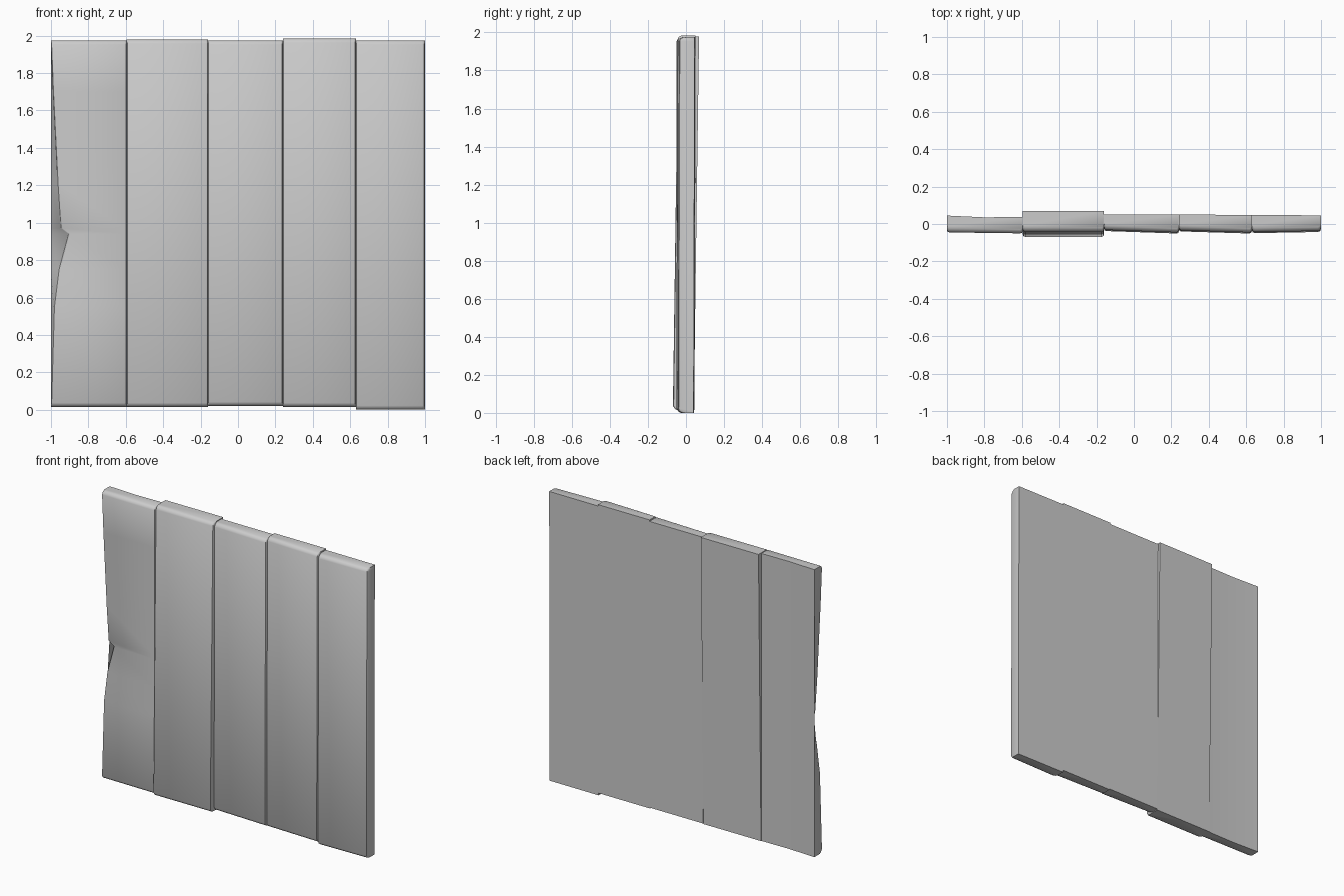
import bpy
import bmesh

cube = bpy.data.objects.get("Cube")
if cube:
    bpy.data.objects.remove(cube, do_unlink=True)

grey = bpy.data.materials.new("light grey")
grey.use_nodes = True
grey.diffuse_color = (0.6, 0.6, 0.6, 1)
grey.node_tree.nodes["Principled BSDF"].inputs["Base Color"].default_value = (0.6, 0.6, 0.6, 1)


def plank(name, x0, x1, z0, z1, front, back, lean=0.0, dip=0.0, edge=0.012, notch=()):
    """Loft a worn plank upward; front and back give y at its two sides."""
    fl, fr = front
    bl, br = back
    lip = 0.022
    # Each row: height, front rounding inset, chip depth at the left front edge
    rows = [(z0, lip, 0), (z0 + 0.008, 0.008, 0), (z0 + lip, 0, 0)]
    rows += [(z, 0, d) for z, d in notch]
    rows += [(z1 - lip, 0, 0), (z1 - 0.008, 0.008, 0), (z1, lip, 0)]
    bm = bmesh.new()
    rings = []
    for z, inset, chip in rows:
        s = lean * (z - 1)
        section = [
            (x0, bl), ((x0 + x1) / 2, (bl + br) / 2 - dip), (x1, br),
            (x1, fr + edge + inset), (x1 - edge * 0.3, fr + edge * 0.3 + inset),
            (x1 - edge, fr + inset), (x0 + edge + chip, fl + inset),
            (x0 + edge * 0.3 + chip, fl + edge * 0.3 + inset),
            (x0 + chip, fl + edge + inset),
        ]
        rings.append([bm.verts.new((x, y + s, z)) for x, y in section])
    n = len(rings[0])
    for a, b in zip(rings, rings[1:]):
        for i in range(n):
            j = (i + 1) % n
            bm.faces.new((a[i], a[j], b[j], b[i]))
    bm.faces.new(rings[0])
    bm.faces.new(rings[-1])
    bmesh.ops.recalc_face_normals(bm, faces=bm.faces)
    mesh = bpy.data.meshes.new(name)
    bm.to_mesh(mesh)
    bm.free()
    mesh.materials.append(grey)
    ob = bpy.data.objects.new(name, mesh)
    bpy.context.collection.objects.link(ob)
    bpy.ops.object.select_all(action="DESELECT")
    ob.select_set(True)
    bpy.context.view_layer.objects.active = ob
    bpy.ops.object.shade_smooth_by_angle(angle=0.7)


# Outer plank with a chipped edge
chip = [(0.55, 0.015), (0.75, 0.04), (0.94, 0.09), (0.97, 0.05), (1.2, 0.035), (1.7, 0.01)]
plank("chipped_plank", -1.0, -0.595, 0.015, 1.975, (-0.045, -0.05), (0.045, 0.038),
      dip=0.006, notch=chip)

# Loose plank leaning out of line
plank("leaning_plank", -0.595, -0.16, 0.015, 1.98, (-0.055, -0.055), (0.055, 0.055), lean=0.014)

# Planks sharing a flat back
plank("middle_plank", -0.16, 0.24, 0.02, 1.975, (-0.035, -0.048), (0.048, 0.047), lean=0.003)
plank("inner_plank", 0.24, 0.63, 0.015, 1.985, (-0.037, -0.048), (0.047, 0.046), lean=0.003)
plank("end_plank", 0.63, 1.0, 0.0, 1.975, (-0.046, -0.04), (0.046, 0.043), lean=0.003, edge=0.016)
